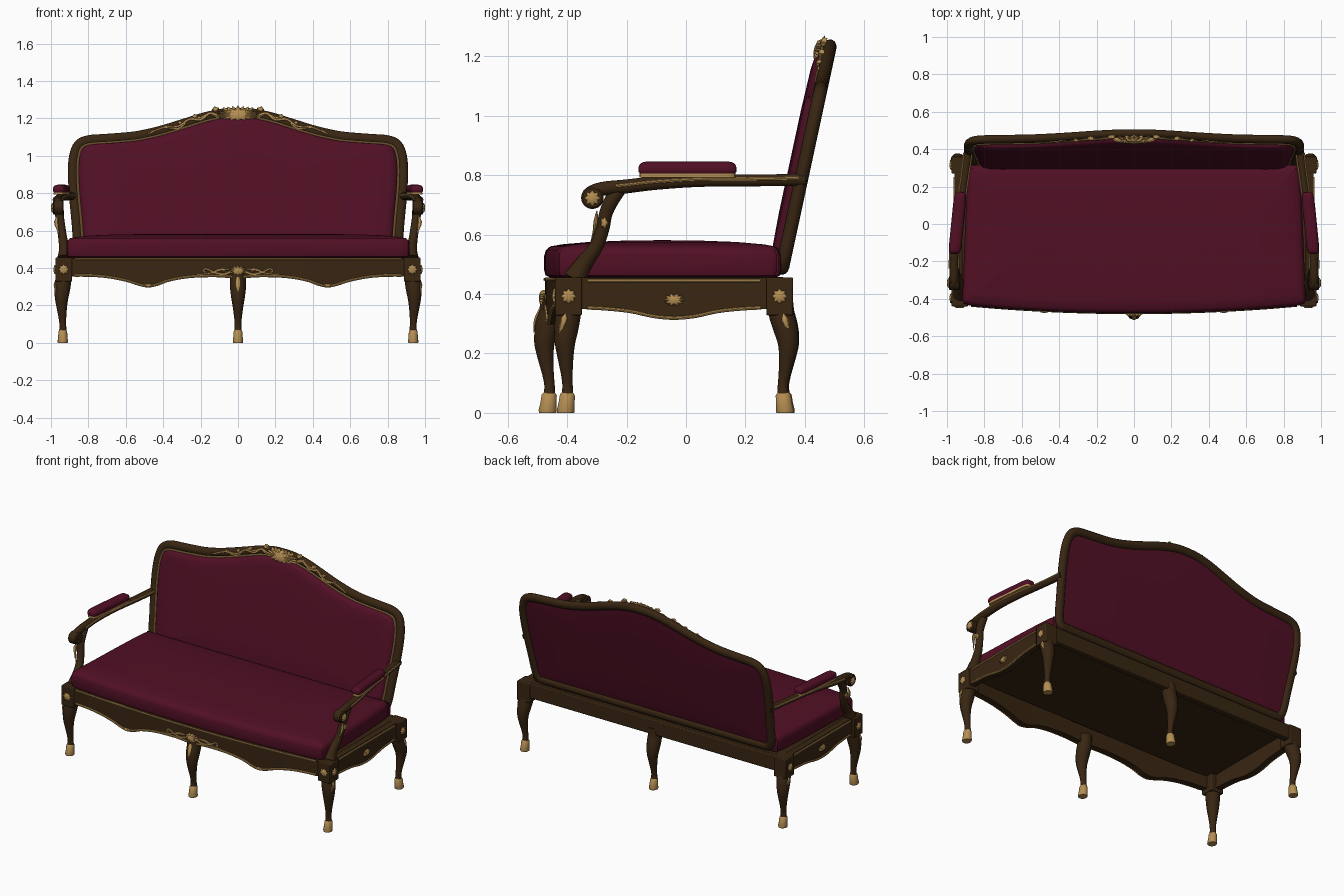
import bpy, bmesh, math
from mathutils import Vector

if "Cube" in bpy.data.objects:
    bpy.data.objects.remove(bpy.data.objects["Cube"])

def material(name, c):
    m = bpy.data.materials.new(name)
    m.diffuse_color = (*c, 1)
    m.use_nodes = True
    m.node_tree.nodes["Principled BSDF"].inputs["Base Color"].default_value = m.diffuse_color
    return m

WOOD = material("dark walnut", (0.040, 0.019, 0.006))
RED = material("burgundy fabric", (0.082, 0.005, 0.018))
GOLD = material("antique gold", (0.46, 0.27, 0.085))
X, Y, Z = Vector((1, 0, 0)), Vector((0, 1, 0)), Vector((0, 0, 1))

def loft(name, rings, mat, closed=False, mirror=False, bevel=0):
    """Skin a list of equal-length rings; mirror copies the part across x."""
    bm = bmesh.new()
    vs = [[bm.verts.new(p) for p in r] for r in rings]
    n = len(vs[0])
    for i in range(len(vs) if closed else len(vs) - 1):
        a, b = vs[i], vs[(i + 1) % len(vs)]
        for j in range(n):
            bm.faces.new((a[j], a[(j + 1) % n], b[(j + 1) % n], b[j]))
    if not closed:
        bm.faces.new(vs[0])
        bm.faces.new(vs[-1])
    bmesh.ops.recalc_face_normals(bm, faces=bm.faces)
    me = bpy.data.meshes.new(name)
    bm.to_mesh(me)
    bm.free()
    me.materials.append(mat)
    ob = bpy.data.objects.new(name, me)
    bpy.context.collection.objects.link(ob)
    if bevel:
        b = ob.modifiers.new("bevel", 'BEVEL')
        b.width, b.segments = bevel, 2
    if mirror:
        ob.modifiers.new("mirror", 'MIRROR')
    return ob

def spline(pts, n=6, closed=False):
    P = [Vector(p) for p in pts]
    m, out = len(P), []
    at = lambda i: P[i % m] if closed else P[max(0, min(m - 1, i))]
    for i in range(m if closed else m - 1):
        a, b, c, d = at(i - 1), at(i), at(i + 1), at(i + 2)
        for k in range(n):
            t = k / n
            out.append((b * 2 + (c - a) * t + (a * 2 - b * 5 + c * 4 - d) * t * t
                        + (b * 3 - a - c * 3 + d) * t ** 3) * 0.5)
    return out if closed else out + [P[-1]]

def sweep(name, pts, mat, ref=X, flat=1, sides=14, closed=False, mirror=False):
    """Tube through (x, y, z, radius) points; flat scales it along ref."""
    rings, m = [], len(pts)
    P = [Vector(p[:3]) for p in pts]
    for i in range(m):
        a = P[(i - 1) % m] if closed else P[max(i - 1, 0)]
        b = P[(i + 1) % m] if closed else P[min(i + 1, m - 1)]
        t = (b - a).normalized()
        u = (ref - t * ref.dot(t)).normalized()
        v, r = t.cross(u), pts[i][3]
        rings.append([P[i] + u * (r * flat * math.cos(q)) + v * (r * math.sin(q))
                      for q in (2 * math.pi * k / sides for k in range(sides))])
    return loft(name, rings, mat, closed, mirror)

def box(name, x0, x1, y0, y1, z0, z1, mat, mirror=False):
    rings = [[(x0, y0, z), (x1, y0, z), (x1, y1, z), (x0, y1, z)] for z in (z0, z1)]
    return loft(name, rings, mat, mirror=mirror, bevel=0.005)

def rosette(name, c, u, v, ru, rv, depth, lobes=8, mirror=False):
    n, rings, seg = u.cross(v), [], lobes * 6
    for s, d in ((1, -0.006), (1, depth * 0.3), (0.75, depth * 0.8), (0.25, depth)):
        ring = []
        for k in range(seg):
            q = 2 * math.pi * k / seg
            f = s * (0.88 + 0.12 * math.cos(lobes * q))
            ring.append(Vector(c) + u * (ru * f * math.cos(q)) + v * (rv * f * math.sin(q)) + n * d)
        rings.append(ring)
    return loft(name, rings, GOLD, mirror=mirror)

# Seat cushion: bowed front, slight taper to the back, domed top
half = [(0, -0.477), (0.3, -0.472), (0.6, -0.458), (0.84, -0.44), (0.895, -0.43), (0.917, -0.40),
        (0.91, -0.2), (0.9, 0.05), (0.888, 0.25), (0.875, 0.305), (0.84, 0.32), (0.4, 0.32), (0, 0.32)]
out = spline(half + [(-x, y) for x, y in half[-2:0:-1]], 4, True)
rings = [[(p.x * (1 - i / 0.92), -0.08 + (p.y + 0.08) * (1 - i / 0.4), z) for p in out]
         for i, z in ((0.02, 0.455), (0.004, 0.463), (0, 0.48), (0, 0.53), (0.006, 0.548), (0.02, 0.56),
                      (0.06, 0.567), (0.15, 0.575), (0.28, 0.58), (0.39, 0.581))]
loft("seat_cushion", rings, RED)
box("seat_board", -0.92, 0.92, -0.41, 0.33, 0.435, 0.457, WOOD)

# Front rail with scalloped lower edge and gold lines
fy = lambda x: -0.43 - 0.045 * (1 - (x / 0.93) ** 2)
low = [(0, 0.345), (0.12, 0.352), (0.26, 0.347), (0.37, 0.328), (0.43, 0.306), (0.48, 0.297), (0.53, 0.306),
       (0.6, 0.328), (0.7, 0.347), (0.8, 0.354), (0.93, 0.354)]
low = spline([(-x, z) for x, z in low[:0:-1]] + low, 4)
loft("front_rail", [[(p.x, fy(p.x), 0.455), (p.x, fy(p.x), p.y), (p.x, fy(p.x) + 0.04, p.y),
                     (p.x, fy(p.x) + 0.04, 0.455)] for p in low], WOOD)
trim = [p for p in low if abs(p.x) < 0.89]
sweep("front_rail_lower_trim", [(p.x, fy(p.x), p.y + 0.006, 0.007) for p in trim], GOLD, Z, sides=8)
sweep("front_rail_upper_trim", [(p.x, fy(p.x), 0.449, 0.005) for p in trim], GOLD, Z, sides=8)

# Side rails and back rail
low = spline([(-0.37, 0.35), (-0.28, 0.346), (-0.19, 0.337), (-0.11, 0.32), (-0.04, 0.314),
              (0.03, 0.32), (0.11, 0.337), (0.2, 0.346), (0.29, 0.35)], 4)
loft("side_rail", [[(0.96, p.x, 0.455), (0.96, p.x, p.y), (0.92, p.x, p.y), (0.92, p.x, 0.455)] for p in low],
     WOOD, mirror=True)
trim = [p for p in low if -0.345 < p.x < 0.27]
sweep("side_rail_lower_trim", [(0.96, p.x, p.y + 0.005, 0.006) for p in trim], GOLD, Z, sides=8, mirror=True)
sweep("side_rail_upper_trim", [(0.96, p.x, 0.444, 0.006) for p in trim], GOLD, Z, sides=8, mirror=True)
rosette("side_rail_cartouche", (0.96, -0.04, 0.38), Y, Z, 0.034, 0.021, 0.014, 10, True)
box("back_rail", -0.93, 0.93, 0.31, 0.352, 0.36, 0.455, WOOD)

# Corner blocks with rosettes
for tag, y in (("front", -0.395), ("back", 0.315)):
    box(tag + "_corner_block", 0.887, 0.976, y - 0.045, y + 0.045, 0.328, 0.456, WOOD, True)
    rosette(tag + "_block_side_rosette", (0.976, y, 0.392), Y, Z, 0.025, 0.025, 0.01, 8, True)
rosette("front_block_rosette", (0.932, -0.44, 0.392), X, Z, 0.027, 0.027, 0.01, 8, True)

# Cabriole legs: (outward offset, height, radius), with gold hooves and knee leaves
leg_path = spline([(0, 0.40, 0.042), (0.004, 0.34, 0.043), (0.018, 0.29, 0.042), (0.028, 0.24, 0.036),
                   (0.025, 0.19, 0.028), (0.016, 0.13, 0.02), (0.011, 0.09, 0.018), (0.012, 0.055, 0.021)], 4)
for tag, x, y, kx, ky in (("front_leg", 0.932, -0.393, 0.4, -0.5), ("back_leg", 0.932, 0.315, 0.4, 1),
                          ("front_centre_leg", 0, -0.448, 0, -1), ("back_centre_leg", 0, 0.318, 0, 1)):
    m, s = x > 0, math.copysign(1, ky)
    sweep(tag, [(x + kx * o, y + ky * o, z, r) for o, z, r in leg_path], WOOD, mirror=m)
    fx, ft = x + kx * 0.012, y + ky * 0.012
    sweep(tag + "_hoof", [(fx, ft, 0.068, 0.02), (fx, ft, 0.06, 0.026), (fx, ft + s * 0.003, 0.03, 0.028),
                          (fx, ft + s * 0.006, 0.006, 0.031), (fx, ft + s * 0.006, 0, 0.029)],
          GOLD, flat=0.9, mirror=m)
    if m:
        sweep(tag + "_knee_leaf", spline([(x + 0.042, y + s * 0.012, 0.335, 0.002), (x + 0.047, y + s * 0.018, 0.31, 0.011),
              (x + 0.042, y + s * 0.028, 0.28, 0.006), (x + 0.037, y + s * 0.03, 0.25, 0.001)], 3), GOLD, X, 0.6, 8, mirror=True)
    elif s < 0:
        sweep(tag + "_knee_leaf", spline([(0, y - 0.043, 0.35, 0.008), (0, y - 0.058, 0.31, 0.012),
              (0, y - 0.064, 0.27, 0.001)], 4), GOLD, Y, 0.5, 8)

# Front rail centre cartouche, vines and scallop ornaments
rosette("front_rail_cartouche", (0, -0.475, 0.386), X, Z, 0.046, 0.028, 0.02, 12)
sweep("front_rail_vine", spline([(0.04, -0.478, 0.38, 0.006), (0.08, -0.477, 0.366, 0.007), (0.13, -0.475, 0.378, 0.005),
      (0.17, -0.474, 0.396, 0.005), (0.185, -0.473, 0.383, 0.004), (0.172, -0.474, 0.377, 0.003)], 5), GOLD, Y, 0.7, 8, mirror=True)
sweep("front_rail_leaf", spline([(0.05, -0.477, 0.392, 0.004), (0.1, -0.476, 0.39, 0.007), (0.15, -0.475, 0.372, 0.003),
      (0.22, -0.473, 0.366, 0.001)], 4), GOLD, Y, 0.7, 8, mirror=True)
rosette("front_rail_scallop_ornament", (0.48, fy(0.48), 0.307), X, Z, 0.025, 0.01, 0.012, 6, True)

# Tilted back: outline in (x, z) mapped onto the leaning plane, d towards the front
lean = math.atan(0.215)
UP = Vector((0, math.sin(lean), math.cos(lean)))
FRONT = X.cross(UP)
def bk(x, z, d=0):
    return Vector((x, 0.32 + 0.215 * (z - 0.47), z)) + FRONT * d

half = [(0, 0.492), (0.4, 0.492), (0.78, 0.492), (0.835, 0.503), (0.855, 0.55), (0.864, 0.65), (0.878, 0.8),
        (0.883, 0.92), (0.876, 1.0), (0.852, 1.058), (0.8, 1.083), (0.7, 1.091), (0.55, 1.104), (0.42, 1.132),
        (0.3, 1.168), (0.18, 1.205), (0.08, 1.226), (0, 1.23)]
line = spline(half + [(-x, z) for x, z in half[-2:0:-1]], 4, True)
def inset(d):
    res = []
    for i, p in enumerate(line):
        t = (line[(i + 1) % len(line)] - line[i - 1]).normalized()
        res.append(Vector((p.x - t.y * d, p.y + t.x * d)))
    return res

sweep("back_frame", [(*bk(p.x, p.y), 0.027) for p in line], WOOD, FRONT, 0.85, closed=True)
sweep("back_frame_gold_bead", [(*bk(p.x, p.y, 0.018), 0.006) for p in inset(0.025)], GOLD, FRONT, sides=8, closed=True)
inner = inset(0.025)
def pad(name, profile):
    loft(name, [[bk(p.x * s, 0.82 + (p.y - 0.82) * s, d) for p in inner] for s, d in profile], RED)
pad("back_cushion", ((1, 0), (0.99, 0.022), (0.975, 0.035), (0.94, 0.043), (0.85, 0.047), (0.5, 0.05), (0.05, 0.05)))
pad("back_panel", ((1, 0), (1, -0.008), (0.9, -0.012), (0.5, -0.014), (0.05, -0.014)))

# Crest shell, spikes and garlands
rosette("crest_shell", bk(0, 1.212, 0.02), X, UP, 0.118, 0.042, 0.03, 16)
for i in range(-3, 4):
    q = i * 0.24
    a, b = bk(0.075 * math.sin(q) * 1.2, 1.232, 0.03), bk(0.1 * math.sin(q) * 1.2, 1.265 - 0.004 * abs(i), 0.024)
    sweep("crest_spike", [(*a, 0.012), (*a.lerp(b, 0.6), 0.009), (*b, 0.001)], GOLD, FRONT, 0.6, 8)
gar = [(0.1, 1.205), (0.15, 1.222), (0.2, 1.188), (0.26, 1.19), (0.32, 1.152), (0.4, 1.145), (0.48, 1.112)]
sweep("crest_garland", spline([(*bk(x, z, 0.024), 0.009 - 0.011 * x) for x, z in gar], 5), GOLD, FRONT, 0.8, 8, mirror=True)
sweep("crest_garland_upper", spline([(*bk(x, z + 0.012 * math.cos(30 * x), 0.022), 0.005) for x, z in gar[:-1]], 5),
      GOLD, FRONT, 0.8, 8, mirror=True)
for x, z, r in ((0.12, 1.243, 0.02), (0.23, 1.205, 0.017), (0.31, 1.172, 0.014)):
    rosette("crest_leaf", bk(x, z, 0.02), X, UP, r, r * 0.8, 0.014, 5, True)

# Arms: scrolled rail, front support, gold lines, padded top
arm = spline([(0.885, 0.40, 0.785, 0.022), (0.905, 0.25, 0.782, 0.02), (0.935, 0.05, 0.781, 0.021),
              (0.955, -0.1, 0.773, 0.023), (0.962, -0.2, 0.762, 0.024), (0.963, -0.285, 0.753, 0.024),
              (0.963, -0.328, 0.735, 0.022), (0.963, -0.33, 0.71, 0.017)], 5)
sweep("arm_rail", arm, WOOD, mirror=True)
sweep("arm_scroll", [(0.932, -0.315, 0.724, 0.032), (0.938, -0.315, 0.724, 0.038), (0.984, -0.315, 0.724, 0.038),
                     (0.99, -0.315, 0.724, 0.032)], WOOD, Z, sides=24, mirror=True)
rosette("arm_scroll_rosette", (0.989, -0.315, 0.722), Y, Z, 0.026, 0.026, 0.011, 8, True)
for tag, s in (("outer", 1), ("inner", -1)):
    sweep("arm_%s_gold_line" % tag, [(p[0] + s * p[3] * 0.95, p[1], p[2] + 0.005, 0.006) for p in arm[1:23]],
          GOLD, Z, sides=8, mirror=True)
sweep("arm_support", spline([(0.927, -0.375, 0.45, 0.04), (0.927, -0.345, 0.5, 0.03), (0.937, -0.302, 0.56, 0.024),
      (0.946, -0.28, 0.62, 0.023), (0.953, -0.27, 0.67, 0.023), (0.957, -0.25, 0.715, 0.025),
      (0.957, -0.222, 0.752, 0.022)], 5), WOOD, mirror=True)
sweep("arm_support_leaf", spline([(0.965, -0.3, 0.68, 0.002), (0.972, -0.303, 0.645, 0.011), (0.965, -0.31, 0.61, 0.006),
      (0.955, -0.322, 0.57, 0.001)], 4), GOLD, Y, 0.7, 8, mirror=True)
rosette("arm_support_ornament", (0.966, -0.275, 0.64), Y, Z, 0.014, 0.022, 0.014, 5, True)

def pad_ring(g, z):
    ring = []
    for k in range(40):
        q = 2 * math.pi * k / 40
        c, s = math.cos(q), math.sin(q)
        y = 0.005 + math.copysign(abs(s) ** 0.25, s) * (0.165 - g)
        ring.append((0.944 - 0.1 * y + math.copysign(abs(c) ** 0.35, c) * (0.034 - g), y, z))
    return ring
loft("arm_pad", [pad_ring(g, z) for g, z in ((0.006, 0.803), (0, 0.812), (0, 0.826), (0.005, 0.837),
                                             (0.014, 0.843), (0.028, 0.846))], RED, mirror=True)
loft("arm_pad_base", [pad_ring(0.004, z) for z in (0.792, 0.805)], GOLD, mirror=True)

# Smooth shading with sharp edges kept
for ob in bpy.context.collection.objects:
    ob.select_set(True)
    bpy.context.view_layer.objects.active = ob
bpy.ops.object.shade_smooth_by_angle(angle=math.radians(40))
